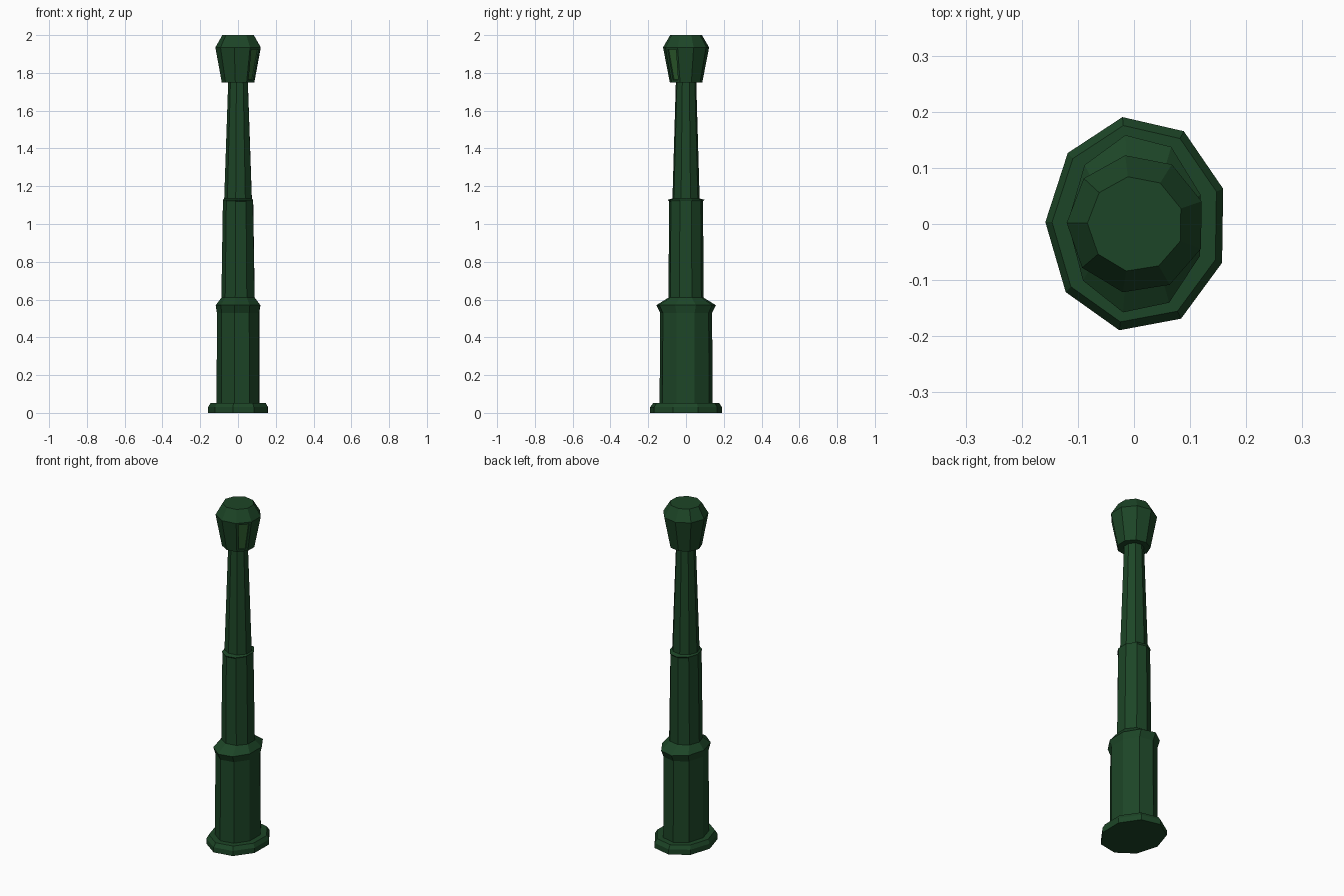
import bpy, bmesh
from math import cos, sin, radians

if "Cube" in bpy.data.objects:
    bpy.data.objects.remove(bpy.data.objects["Cube"])

SIDES = 9


def material(name, rgb):
    m = bpy.data.materials.new(name)
    m.diffuse_color = (*rgb, 1)
    m.use_nodes = True
    m.node_tree.nodes["Principled BSDF"].inputs["Base Color"].default_value = m.diffuse_color
    return m


green = material("dark_green", (0.012, 0.06, 0.02))
light = material("panel_green", (0.03, 0.12, 0.03))


def loft(name, rings, panel=False):
    """Nine-sided oval rings given as (half width x, half depth y, z)."""
    bm = bmesh.new()
    loops = []
    for hx, hy, z in rings:
        ring = []
        for k in range(SIDES):
            a = radians(179 + k * 360 / SIDES)
            ring.append(bm.verts.new((hx / 0.97 * (cos(a) + 0.03), hy / 0.985 * sin(a), z)))
        loops.append(ring)
    sides = []
    for lo, hi in zip(loops, loops[1:]):
        for k in range(SIDES):
            j = (k + 1) % SIDES
            sides.append(bm.faces.new((lo[k], lo[j], hi[j], hi[k])))
    bm.faces.new(loops[0][::-1])
    bm.faces.new(loops[-1])
    bmesh.ops.recalc_face_normals(bm, faces=bm.faces)
    if panel:
        # recessed panel on the front right facet
        face = sides[3]
        bmesh.ops.inset_individual(bm, faces=[face], thickness=0.018)
        bmesh.ops.inset_individual(bm, faces=[face], thickness=0.001, depth=-0.008)
        face.material_index = 1
    me = bpy.data.meshes.new(name)
    bm.to_mesh(me)
    bm.free()
    me.materials.append(green)
    me.materials.append(light)
    ob = bpy.data.objects.new(name, me)
    bpy.context.collection.objects.link(ob)
    return ob


# post: foot, lower column, collar, middle column, lip, tapered neck
loft("post", [
    (0.158, 0.19, 0.0), (0.158, 0.19, 0.03), (0.146, 0.175, 0.052), (0.113, 0.14, 0.052),
    (0.112, 0.138, 0.53), (0.118, 0.158, 0.57), (0.088, 0.093, 0.61),
    (0.080, 0.090, 1.12), (0.080, 0.098, 1.128), (0.073, 0.072, 1.135),
    (0.052, 0.054, 1.752),
])

# head: flared cap with chamfered top
loft("head", [
    (0.086, 0.086, 1.75), (0.12, 0.122, 1.935), (0.083, 0.084, 2.0),
], panel=True)
